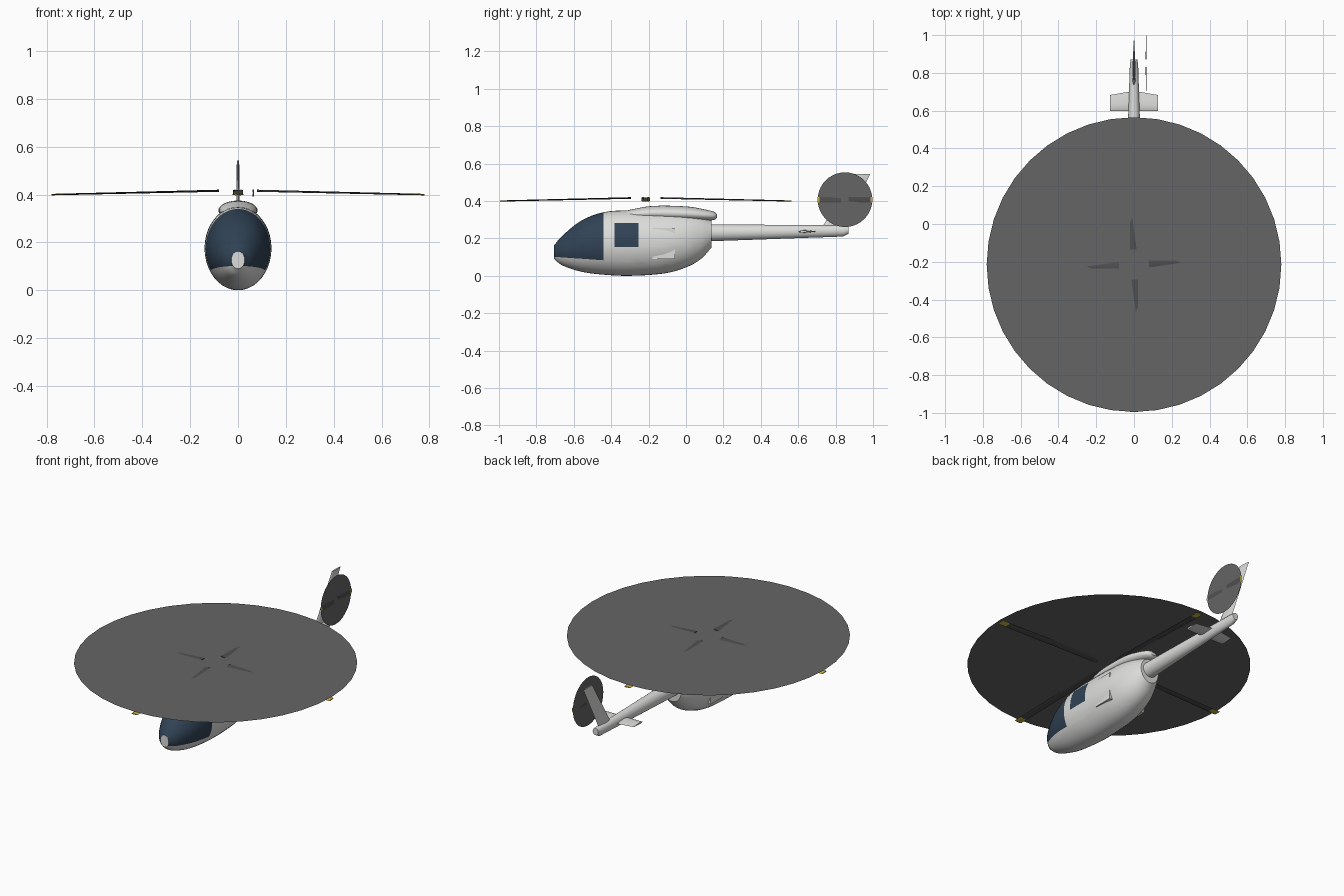
import bpy, bmesh, math
from mathutils import Matrix, Vector

cube = bpy.data.objects.get("Cube")
if cube:
    bpy.data.objects.remove(cube, do_unlink=True)


def material(name, r, g, b):
    m = bpy.data.materials.new(name)
    m.use_nodes = True
    m.diffuse_color = (r, g, b, 1)
    m.node_tree.nodes["Principled BSDF"].inputs["Base Color"].default_value = (r, g, b, 1)
    return m


WHITE = material("white_paint", .72, .73, .71)
GLASS = material("dark_blue_glass", .03, .055, .09)
DISC = material("rotor_blur_grey", .13, .13, .13)
BLADE = material("blade_charcoal", .08, .08, .08)
YELLOW = material("tip_yellow", .6, .45, .06)
parts = []


def finish(name, bm, mats):
    mesh = bpy.data.meshes.new(name)
    bm.to_mesh(mesh)
    bm.free()
    for m in mats:
        mesh.materials.append(m)
    ob = bpy.data.objects.new(name, mesh)
    bpy.context.collection.objects.link(ob)
    parts.append(ob)
    return ob


def skin(rings):
    """Join equal rings of points into a capped tube."""
    bm = bmesh.new()
    loops = [[bm.verts.new(p) for p in ring] for ring in rings]
    n = len(loops[0])
    for a, b in zip(loops, loops[1:]):
        for i in range(n):
            j = (i + 1) % n
            bm.faces.new((a[i], a[j], b[j], b[i]))
    bm.faces.new(loops[0])
    bm.faces.new(loops[-1])
    bmesh.ops.recalc_face_normals(bm, faces=bm.faces)
    return bm


def smooth_stations(st, steps=4):
    """Catmull-Rom interpolation between the given stations."""
    v = [Vector(s) for s in st]
    v = [2 * v[0] - v[1]] + v + [2 * v[-1] - v[-2]]
    out = []
    for a, b, c, d in zip(v, v[1:], v[2:], v[3:]):
        for k in range(steps):
            t = k / steps
            out.append(.5 * (2 * b + (c - a) * t + (2 * a - 5 * b + 4 * c - d) * t ** 2
                             + (3 * b - a - 3 * c + d) * t ** 3))
    return out + [v[-2]]


def oval_loft(stations, n=32):
    """Stations are (y, bottom, top, half width)."""
    rings = []
    for y, lo, hi, w in stations:
        angles = [math.tau * i / n for i in range(n)]
        rings.append([(w * math.cos(a), y, (lo + hi) / 2 + (hi - lo) / 2 * math.sin(a))
                      for a in angles])
    return skin(rings)


# Fuselage with windscreen and side windows cut into it
body = oval_loft(smooth_stations([
    (-.705, .09, .163, .028), (-.66, .055, .215, .07), (-.56, .022, .295, .113),
    (-.44, .006, .34, .135), (-.3, 0, .35, .14), (-.12, .012, .347, .135),
    (0, .045, .338, .118), (.08, .09, .32, .09), (.135, .15, .295, .062)]), 40)
Y_GLASS, W0, W1, Z0, Z1 = -.44, -.382, -.254, .155, .282
screen_low, screen_normal = Vector((0, Y_GLASS, .083)), Vector((0, .07, 1))
cuts = [((0, y, 0), (0, 1, 0)) for y in (Y_GLASS, W0, W1)]
cuts += [((0, 0, z), (0, 0, 1)) for z in (Z0, Z1)] + [(screen_low, screen_normal)]
for co, no in cuts:
    bmesh.ops.bisect_plane(body, geom=body.verts[:] + body.edges[:] + body.faces[:],
                           plane_co=co, plane_no=no, dist=1e-5)
for f in body.faces:
    c = f.calc_center_median()
    nose_cap = c.y < -.704
    screen = c.y < Y_GLASS and (c - screen_low).dot(screen_normal) > 0 and not nose_cap
    window = W0 < c.y < W1 and Z0 < c.z < Z1 and abs(c.x) > .05
    f.material_index = int(screen or window)
finish("fuselage", body, [WHITE, GLASS])

# Engine cowling on the roof
finish("engine_cowling", oval_loft(smooth_stations([
    (-.36, .31, .338, .04), (-.28, .3, .357, .068), (-.17, .295, .374, .08),
    (0, .292, .371, .08), (.1, .294, .355, .062), (.15, .299, .342, .04),
    (.167, .31, .328, .015)])), [WHITE])

# Tail boom
finish("tail_boom", oval_loft([(.09, .183, .277, .047), (.135, .185, .275, .045),
                               (.84, .21, .27, .022), (.87, .226, .268, .018)], 24), [WHITE])


# Slightly proud door panels
def box(name, lo, hi, mat):
    bm = skin([[(x, y, z) for x, y in
                ((lo[0], lo[1]), (hi[0], lo[1]), (hi[0], hi[1]), (lo[0], hi[1]))]
               for z in (lo[2], hi[2])])
    return finish(name, bm, [mat])


for side, name in ((1, "left"), (-1, "right")):
    box(name + "_door_panel", (side * .1, -.18, .09), (side * .124, -.06, .255), WHITE)


# Tail surfaces: thin symmetric aerofoils between root and tip
def aerofoil(y0, y1, half):
    """Outline as (chordwise, thickness) pairs."""
    shape = ((0, 0), (.12, .7), (.35, 1), (.7, .55), (1, 0), (.7, -.55), (.35, -1), (.12, -.7))
    return [(y0 + (y1 - y0) * u, half * t) for u, t in shape]


fin_sections = ((.725, .835, .255, .009), (.9, .985, .543, .005))
finish("tail_fin", skin([[(t, y, z) for y, t in aerofoil(a, b, h)]
                         for a, b, z, h in fin_sections]), [WHITE])
finish("tail_plane", skin([[(x, y, .237 + t) for y, t in aerofoil(.598, b, h)]
                           for x, b, h in ((-.126, .683, .005), (0, .705, .008),
                                           (.126, .683, .005))]), [WHITE])


# Rotors: blurred disc plus blades with painted tips
def disc(name, radius, sides, matrix):
    bm = bmesh.new()
    bmesh.ops.create_circle(bm, cap_ends=True, segments=sides, radius=radius, matrix=matrix)
    finish(name, bm, [DISC])


def blade(name, inner, outer, tip, chord, thick, droop, pitch, matrix):
    rings = []
    for r in (inner, outer - tip, outer):
        t = (r - inner) / (outer - inner)
        turn = Matrix.Rotation(math.radians(pitch * (1 - .7 * t)), 4, 'X')
        lift = Matrix.Translation((r, 0, -droop * t))
        rings.append([matrix @ lift @ turn @ Vector((0, a * chord / 2, b * thick / 2))
                      for a, b in ((-1, 0), (-.5, 1), (.5, 1), (1, 0), (.5, -1), (-.5, -1))])
    bm = skin(rings)
    inv = matrix.inverted()
    for f in bm.faces:
        f.material_index = int((inv @ f.calc_center_median()).x > outer - tip)
    finish(name, bm, [BLADE, YELLOW])


main_hub = Matrix.Translation((0, -.215, .416))
disc("main_rotor_disc", .78, 40, main_hub)
for k in range(4):
    blade(f"main_blade_{k + 1}", .08, .779, .05, .044, .005, .016, 10,
          main_hub @ Matrix.Rotation(k * math.pi / 2, 4, 'Z'))

tail_hub = Matrix.Translation((.063, .85, .407)) @ Matrix.Rotation(math.pi / 2, 4, 'Y')
disc("tail_rotor_disc", .146, 40, tail_hub)
for k in range(2):
    blade(f"tail_blade_{k + 1}", .02, .147, .011, .03, .002, -.003, 8,
          tail_hub @ Matrix.Rotation(math.pi * (k + .5), 4, 'Z'))

# Smooth the curved parts while keeping hard edges
bpy.ops.object.select_all(action='DESELECT')
for ob in parts:
    ob.select_set(True)
bpy.context.view_layer.objects.active = parts[0]
bpy.ops.object.shade_smooth_by_angle(angle=math.radians(35))
